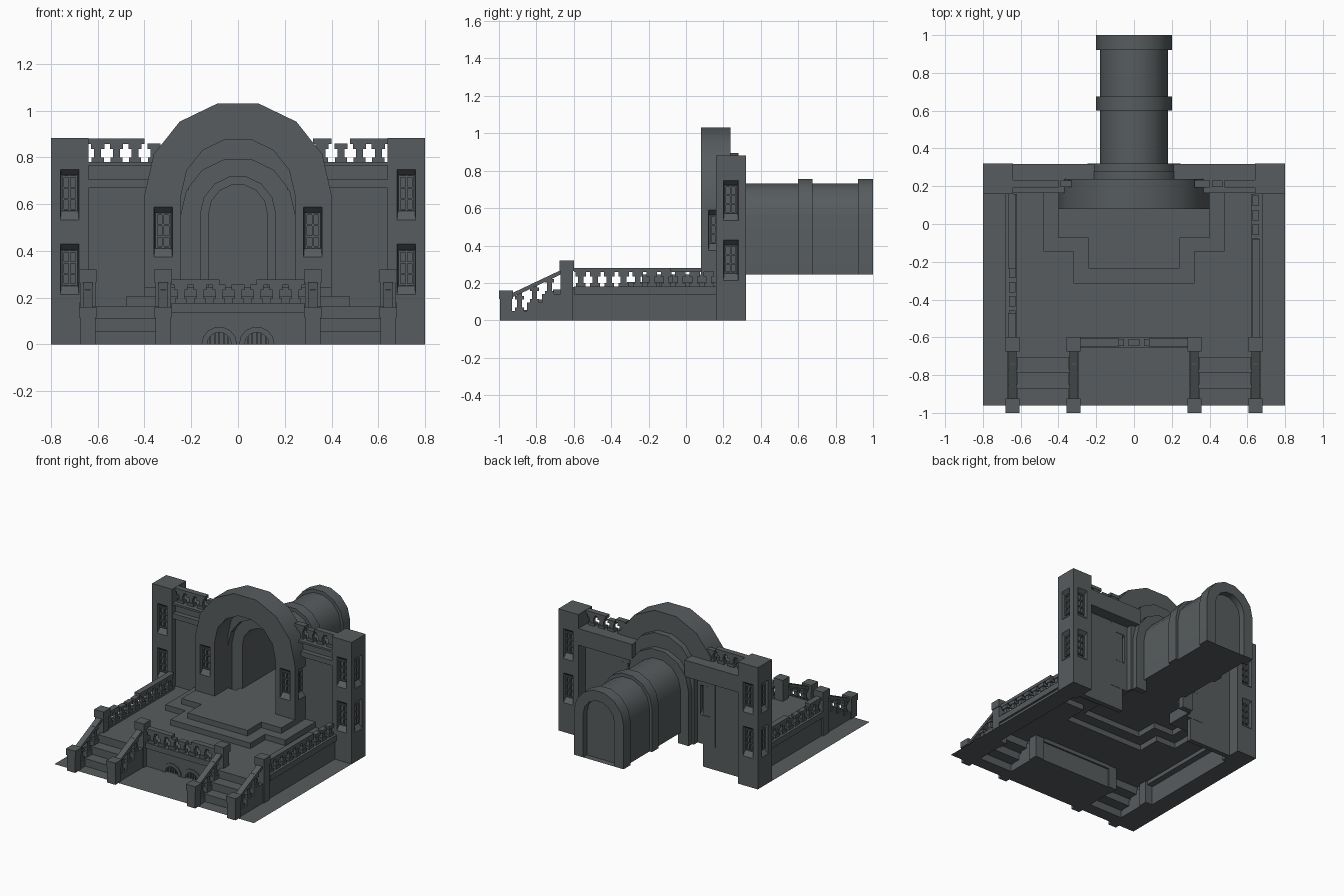
import bpy, bmesh, math
from mathutils import Vector

if "Cube" in bpy.data.objects:
    bpy.data.objects.remove(bpy.data.objects["Cube"])

stone = bpy.data.materials.new("dark grey stone")
stone.diffuse_color = (0.095, 0.107, 0.112, 1)
stone.use_nodes = True
stone.node_tree.nodes["Principled BSDF"].inputs["Base Color"].default_value = stone.diffuse_color


def make(name, bm, recalc=True):
    if recalc:
        bmesh.ops.recalc_face_normals(bm, faces=bm.faces[:])
    me = bpy.data.meshes.new(name)
    bm.to_mesh(me)
    bm.free()
    me.materials.append(stone)
    ob = bpy.data.objects.new(name, me)
    bpy.context.collection.objects.link(ob)
    return ob


def prism(bm, a, b):
    """Solid between two matching outlines."""
    va, vb = [bm.verts.new(p) for p in a], [bm.verts.new(p) for p in b]
    n = len(va)
    bm.faces.new(va)
    bm.faces.new(vb[::-1])
    for i in range(n):
        j = (i + 1) % n
        bm.faces.new((va[j], va[i], vb[i], vb[j]))


def box(bm, x0, x1, y0, y1, z0, z1):
    base = [(x0, y0), (x1, y0), (x1, y1), (x0, y1)]
    prism(bm, [(x, y, z0) for x, y in base], [(x, y, z1) for x, y in base])


def mirror_box(bm, x0, x1, *r):
    box(bm, x0, x1, *r)
    box(bm, -x1, -x0, *r)


def arch_pts(r, spring, z0, n=7):
    arc = [(r * math.cos(math.pi * i / n), spring + r * math.sin(math.pi * i / n)) for i in range(n + 1)]
    return [(r, z0)] + arc + [(-r, z0)]


def arch(name, ro, so, ri, si, y0, y1, z0):
    bm = bmesh.new()
    loops = [[bm.verts.new((x, y, z)) for x, z in arch_pts(r, s, z0)]
             for r, s, y in ((ro, so, y0), (ro, so, y1), (ri, si, y1), (ri, si, y0))]
    for k in range(4):
        a, b = loops[k], loops[(k + 1) % 4]
        for i in range(len(a) - 1):
            bm.faces.new((a[i], a[i + 1], b[i + 1], b[i]))
    bm.faces.new([l[0] for l in loops])
    bm.faces.new([l[-1] for l in loops][::-1])
    return make(name, bm)


def smooth(ob):
    bpy.ops.object.select_all(action='DESELECT')
    ob.select_set(True)
    bpy.context.view_layer.objects.active = ob
    bpy.ops.object.shade_smooth_by_angle(angle=math.radians(30))


def cut(ob, cutter_bm):
    cutter = make("cutter", cutter_bm)
    cutter.hide_render = True
    m = ob.modifiers.new("openings", 'BOOLEAN')
    m.operation, m.solver, m.object = 'DIFFERENCE', 'EXACT', cutter
    bpy.context.view_layer.update()
    me = bpy.data.meshes.new_from_object(ob.evaluated_get(bpy.context.evaluated_depsgraph_get()))
    ob.modifiers.clear()
    ob.data = me
    bpy.data.objects.remove(cutter)


def window(cut_bm, bar_bm, c, n):
    """Splayed window recess with a 2 x 3 lattice; n is the outward axis."""
    c, n = Vector(c), Vector(n)
    u = Vector((-n.y, n.x, 0))

    def P(a, d, h):
        return c + u * a + n * d + Vector((0, 0, h))

    def rect(w, d, lo, hi):
        return [P(-w, d, lo), P(w, d, lo), P(w, d, hi), P(-w, d, hi)]
    prism(cut_bm, rect(.04, .004, -.112, .112), rect(.036, -.03, -.07, .084))
    bars = [(a - .004, a + .004, -.07, .084) for a in (-.029, 0, .029)]
    bars += [(-.033, .033, h - .004, h + .004) for h in (-.064, -.018, .03, .078)]
    for a0, a1, lo, hi in bars:
        prism(bar_bm, [P(a0, -.032, lo), P(a1, -.032, lo), P(a1, -.032, hi), P(a0, -.032, hi)],
              [P(a0, -.018, lo), P(a1, -.018, lo), P(a1, -.018, hi), P(a0, -.018, hi)])


# terrace, stairs, dais steps and ground as one stepped sheet
def height(x, y):
    x = abs(x)
    if y > .235:
        return 0 if x > .64 else None
    if (x < .4 and y > -.075) or (x < .24 and y > -.235):
        return .245
    if (x < .48 and y > -.145) or (x < .32 and y > -.315):
        return .205
    if x < .665 and y > -.615:
        return .165
    if .335 < x < .625:
        for edge, h in ((-.71, .165), (-.79, .11), (-.87, .055)):
            if y > edge:
                return h
    return 0


half = [.24, .32, .335, .4, .48, .625, .64, .665, .8]
xs = [-v for v in half[::-1]] + half
ys = [-.96, -.87, -.79, -.71, -.615, -.315, -.235, -.145, -.075, .235, .32]
bm = bmesh.new()
H = {}
for i in range(len(xs) - 1):
    for j in range(len(ys) - 1):
        H[i, j] = height((xs[i] + xs[i + 1]) / 2, (ys[j] + ys[j + 1]) / 2)
quads = []
for (i, j), h in H.items():
    if h is None:
        continue
    x0, x1, y0, y1 = xs[i], xs[i + 1], ys[j], ys[j + 1]
    quads.append([(x0, y0, h), (x1, y0, h), (x1, y1, h), (x0, y1, h)])
    for key, p, q in (((i + 1, j), (x1, y0), (x1, y1)), ((i, j + 1), (x1, y1), (x0, y1))):
        g = H.get(key)
        if g is not None and g != h:
            quads.append([(*p, g), (*q, g), (*q, h), (*p, h)])
quads.append([(-.18, .235, .245), (.18, .235, .245), (.18, 1, .245), (-.18, 1, .245)])
for q in quads:
    bm.faces.new([bm.verts.new(p) for p in q])
bmesh.ops.remove_doubles(bm, verts=bm.verts[:], dist=1e-5)
make("terrace_and_ground", bm, recalc=False)

# front basement wall with two grated arches
bm = bmesh.new()
box(bm, -.29, .29, -.64, -.612, 0, .14)
wall = make("basement_wall", bm)
cb, bars = bmesh.new(), bmesh.new()
for s in (-1, 1):
    hole = [(x + s * .08, z) for x, z in arch_pts(.052, .002, -.01, 10)]
    prism(cb, [(x, -.66, z) for x, z in hole], [(x, -.617, z) for x, z in hole])
    for k in range(-2, 3):
        box(bars, s * .08 + k * .019 - .003, s * .08 + k * .019 + .003, -.632, -.624, 0,
            math.sqrt(.052 ** 2 - (k * .019) ** 2))
    arch("basement_arch_trim", .076, .0, .052, .0, -.647, -.638, 0).location.x = s * .08
cut(wall, cb)
make("basement_grates", bars)

# terrace copings
bm = bmesh.new()
mirror_box(bm, .62, .68, -.6, .16, .137, .18)
box(bm, -.285, .285, -.655, -.6, .137, .178)
make("terrace_coping", bm)

# posts with caps
bm = bmesh.new()
for x in (.32, .643):
    for y0, top, cap in ((-.675, .32, .265), (-1, .16, .115)):
        mirror_box(bm, x - .033, x + .033, y0 + .005, y0 + .07, 0, cap)
        mirror_box(bm, x - .038, x + .038, y0, y0 + .076, cap, top)
make("stair_posts", bm)

# stepped stair cheeks with sloping handrails
bm = bmesh.new()
cheek = [(-.93, 0), (-.93, .05), (-.85, .05), (-.85, .095), (-.77, .095), (-.77, .14), (-.67, .14), (-.67, 0)]
rail = [(-.93, .122), (-.67, .245), (-.67, .268), (-.93, .145)]
for s in (-1, 1):
    for x in (.32 * s, .643 * s):
        for prof, w in ((cheek, .026), (rail, .021)):
            prism(bm, [(x - w, y, z) for y, z in prof], [(x + w, y, z) for y, z in prof])
        for y, z in ((-.89, .05), (-.81, .095), (-.73, .14)):
            box(bm, x - .012, x + .012, y - .014, y + .014, z, z + .095)
            box(bm, x - .018, x + .018, y - .024, y + .024, z, z + .018)
            box(bm, x - .018, x + .018, y - .024, y + .024, z + .062, z + .08)
make("stair_balustrades", bm)


def balustrade(name, p, q, fixed, z, rails, along_x):
    """Row of balusters from p to q with (partly broken) top rails."""
    bm = bmesh.new()

    def piece(a0, a1, w, z0, z1):
        if along_x:
            box(bm, a0, a1, fixed - w, fixed + w, z0, z1)
        else:
            box(bm, fixed - w, fixed + w, a0, a1, z0, z1)
    n = max(1, round((q - p) / .08))
    for i in range(n):
        a = p + (q - p) * (i + .5) / n
        piece(a - .026, a + .026, .018, z, z + .02)
        piece(a - .015, a + .015, .012, z + .02, z + .055)
        piece(a - .028, a + .028, .018, z + .055, z + .08)
    for a0, a1 in rails:
        piece(a0, a1, .021, z + .078, z + .1)
    make(name, bm)


balustrade("left_balustrade", -.6, .16, -.645, .18, [(-.6, -.47), (-.235, .16)], False)
balustrade("right_balustrade", -.6, .16, .645, .18, [(-.6, -.08)], False)
balustrade("front_balustrade", -.285, .285, -.627, .177, [(-.285, -.08), (.08, .285)], True)
balustrade("left_parapet", -.64, -.32, .213, .78, [(-.64, -.4)], True)
balustrade("right_parapet", .32, .64, .213, .78, [(.32, .4), (.48, .64)], True)

# back walls, ledges and rear beams
bm = bmesh.new()
mirror_box(bm, .3, .645, .2, .235, 0, .78)
mirror_box(bm, .35, .645, .165, .2, .668, .706)
mirror_box(bm, .35, .645, .165, .2, .766, .78)
mirror_box(bm, .21, .645, .235, .318, .66, .78)
make("back_walls", bm)

# corner towers with windows
bars = bmesh.new()
for s in (-1, 1):
    bm, cb = bmesh.new(), bmesh.new()
    box(bm, .72 * s - .08, .72 * s + .08, .16, .32, 0, .882)
    for z in (.32, .64):
        window(cb, bars, (.72 * s, .16, z), (0, -1, 0))
        window(cb, bars, (.72 * s, .32, z), (0, 1, 0))
        window(cb, bars, (.8 * s, .24, z), (s, 0, 0))
    cut(make("corner_tower", bm), cb)

# great portal arch with windows in its piers
portal = arch("portal_arch", .4, .64, .243, .64, .08, .237, .165)
cb = bmesh.new()
for s in (-1, 1):
    window(cb, bars, (.32 * s, .08, .48), (0, -1, 0))
    window(cb, bars, (.32 * s, .237, .48), (0, 1, 0))
    window(cb, bars, (.4 * s, .16, .48), (s, 0, 0))
cut(portal, cb)
make("window_lattices", bars)

# recessed collars, tunnel vault and bands
rings = [portal,
         arch("outer_collar", .26, .64, .243, .555, .235, .28, .165),
         arch("inner_collar", .245, .555, .16, .56, .278, .32, .165),
         arch("tunnel_vault", .18, .555, .16, .56, .318, .94, .245),
         arch("tunnel_band", .2, .56, .17, .555, .6, .675, .245),
         arch("tunnel_end_band", .2, .56, .125, .56, .92, 1.0, .245)]
for ob in rings:
    smooth(ob)

# closed panel at the tunnel end
bm = bmesh.new()
prof = arch_pts(.13, .56, .245)
prism(bm, [(x, .945, z) for x, z in prof], [(x, .955, z) for x, z in prof])
make("tunnel_end_panel", bm)
